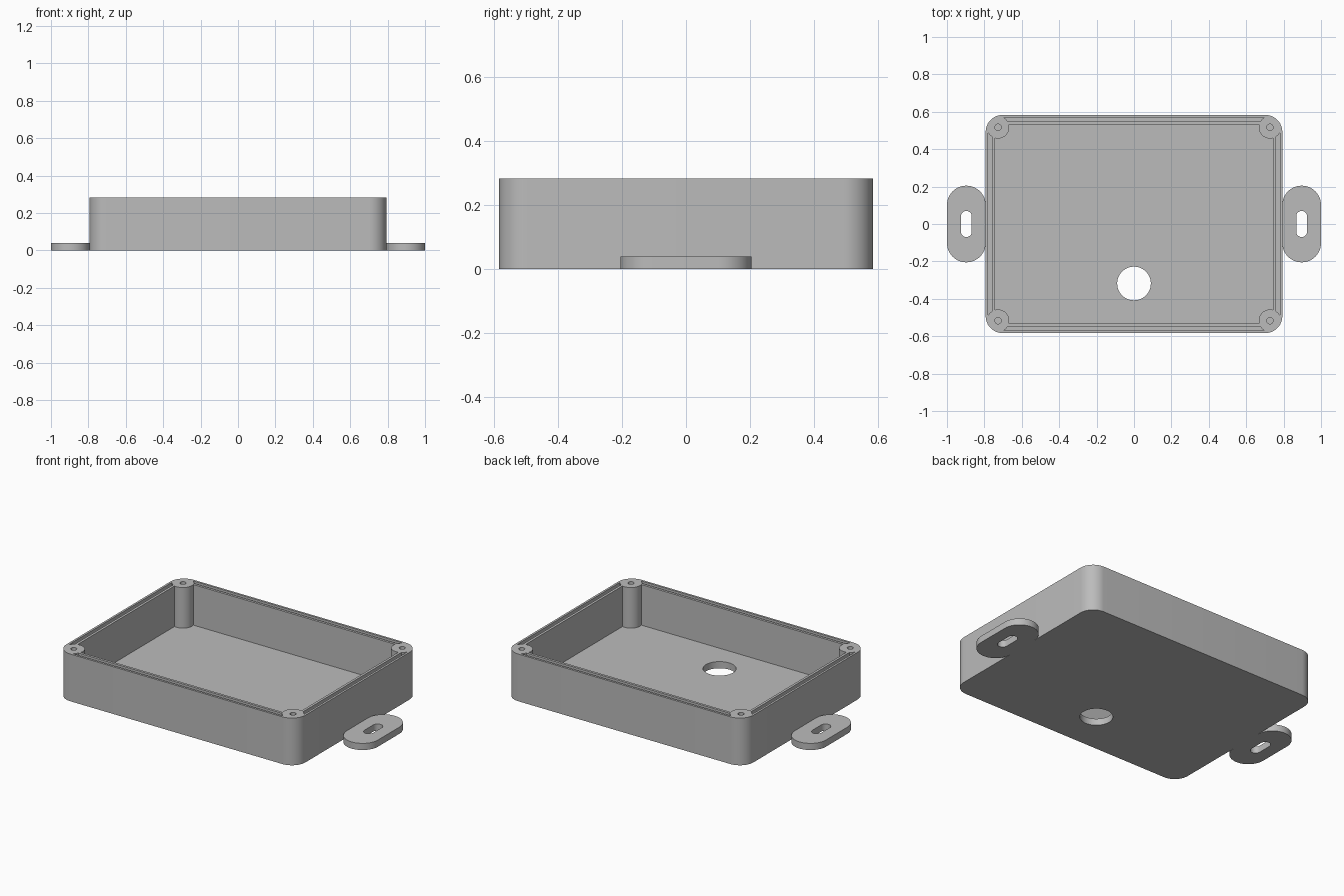
import bpy, bmesh, math

cube = bpy.data.objects.get("Cube")
if cube:
    bpy.data.objects.remove(cube, do_unlink=True)

grey = bpy.data.materials.new("plain grey")
grey.use_nodes = True
colour = (0.5, 0.5, 0.5, 1)
grey.diffuse_color = colour
grey.node_tree.nodes["Principled BSDF"].inputs["Base Color"].default_value = colour

HX, HY, TOP, FLOOR = 0.793, 0.583, 0.283, 0.04
CORNER, EDGE = 0.09, 0.066
SIGNS = [(sx, sy) for sx in (-1, 1) for sy in (-1, 1)]
POSTS = [(sx * (HX - EDGE), sy * (HY - EDGE)) for sx, sy in SIGNS]


def prism(name, hx, hy, r, z0, z1, x=0, y=0, steps=12):
    """Upright rounded rectangle; r equal to both half sizes gives a cylinder."""
    bm = bmesh.new()
    points = []
    for k, (sx, sy) in enumerate([(1, 1), (-1, 1), (-1, -1), (1, -1)]):
        for i in range(steps + 1 if r else 1):
            a = math.pi / 2 * (k + i / steps)
            points.append((x + sx * (hx - r) + r * math.cos(a),
                           y + sy * (hy - r) + r * math.sin(a), z0))
    face = bm.faces.new([bm.verts.new(p) for p in points])
    bmesh.ops.remove_doubles(bm, verts=bm.verts[:], dist=1e-5)
    out = bmesh.ops.extrude_face_region(bm, geom=bm.faces[:])
    top = [g for g in out["geom"] if isinstance(g, bmesh.types.BMVert)]
    bmesh.ops.translate(bm, verts=top, vec=(0, 0, z1 - z0))
    bmesh.ops.recalc_face_normals(bm, faces=bm.faces[:])
    mesh = bpy.data.meshes.new(name)
    bm.to_mesh(mesh)
    bm.free()
    mesh.materials.append(grey)
    obj = bpy.data.objects.new(name, mesh)
    bpy.context.collection.objects.link(obj)
    return obj


def cut(obj, cutter):
    """Subtract the cutter, bake the result and discard the cutter."""
    mod = obj.modifiers.new("cut", "BOOLEAN")
    mod.operation, mod.solver, mod.object = "DIFFERENCE", "EXACT", cutter
    graph = bpy.context.evaluated_depsgraph_get()
    mesh = bpy.data.meshes.new_from_object(obj.evaluated_get(graph))
    obj.modifiers.clear()
    obj.data = mesh
    bpy.data.objects.remove(cutter, do_unlink=True)


def keep_posts(cutter):
    """Leave solid screw posts standing where the cutter would remove them."""
    for x, y in POSTS:
        cut(cutter, prism("post", 0.06, 0.06, 0.06, -0.1, 0.6, x, y))


# Tray with hollow inside, sealing groove in the rim, and corner posts
tray = prism("enclosure_tray", HX, HY, CORNER, 0, TOP)
cavity = prism("cavity", HX - 0.051, HY - 0.051, 0, FLOOR, 0.4)
keep_posts(cavity)
cut(tray, cavity)

groove = prism("groove", HX - 0.013, HY - 0.013, CORNER - 0.013, TOP - 0.025, 0.4)
cut(groove, prism("groove_core", HX - 0.036, HY - 0.036, CORNER - 0.036, 0.1, 0.5))
keep_posts(groove)
cut(tray, groove)

# Blind screw holes and the round cable opening in the floor
for x, y in POSTS:
    cut(tray, prism("screw_hole", 0.017, 0.017, 0.017, 0.08, 0.4, x, y, 5))
cut(tray, prism("cable_hole", 0.09, 0.09, 0.09, -0.1, 0.1, 0, -0.318))
parts = [tray]

# Slotted mounting tabs
for name, s in (("left_mounting_tab", 1), ("right_mounting_tab", -1)):
    tab = prism(name, 0.1035, 0.205, 0.1035, 0, FLOOR, s * 0.8965)
    cut(tab, prism("slot", 0.029, 0.07, 0.029, -0.1, 0.1, s * 0.8965, 0, 8))
    parts.append(tab)

# Smooth the curved walls, keep edges sharp
bpy.ops.object.select_all(action="DESELECT")
for obj in parts:
    obj.select_set(True)
bpy.context.view_layer.objects.active = tray
bpy.ops.object.shade_smooth_by_angle(angle=math.radians(35))
